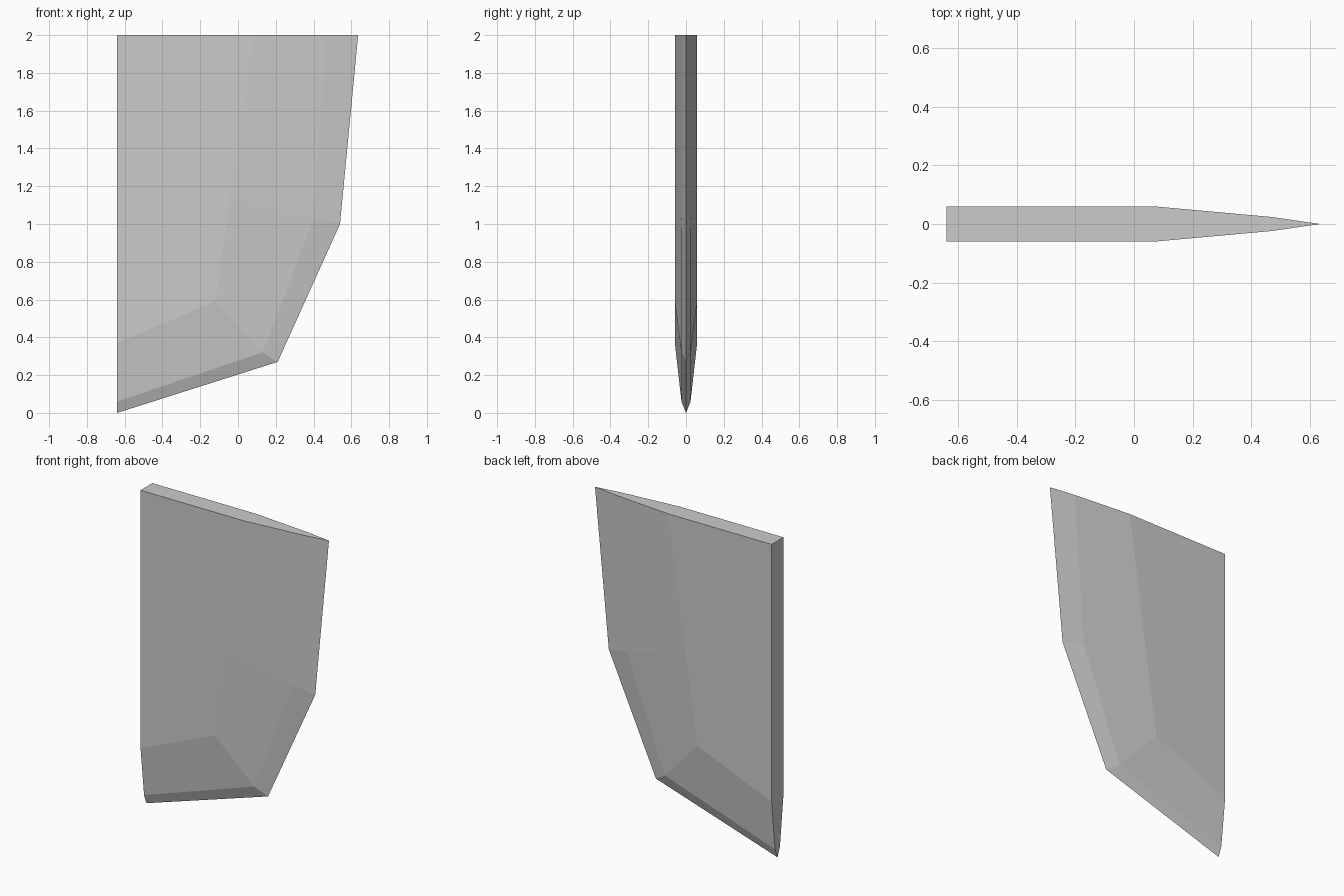
import bpy
import bmesh

cube = bpy.data.objects.get("Cube")
if cube:
    bpy.data.objects.remove(cube, do_unlink=True)

# Material
grey = bpy.data.materials.new("plain_grey")
grey.use_nodes = True
colour = (0.6, 0.6, 0.6, 1)
grey.diffuse_color = colour
grey.node_tree.nodes["Principled BSDF"].inputs["Base Color"].default_value = colour

# Profiles in x, z, from the bottom tip round to the top: sharp edge, bevel line, flat cheek
EDGE = [(-0.64, 0), (0.21, 0.27), (0.54, 1.0), (0.636, 2)]
BEVEL = [(-0.64, 0.06), (0.13, 0.32), (0.40, 1.03), (0.47, 2)]
CHEEK = [(-0.64, 0.37), (-0.12, 0.59), (-0.04, 1.15), (0.083, 2)]
BEVEL_Y, CHEEK_Y = 0.024, 0.059

bm = bmesh.new()


def line(profile, y):
    return [bm.verts.new((x, y, z)) for x, z in profile]


edge = line(EDGE, 0)
rims, corners = [], []

# Each side: two bevel strips and the flat cheek
for side in (-1, 1):
    bevel = line(BEVEL, side * BEVEL_Y)
    cheek = line(CHEEK, side * CHEEK_Y)
    corner = bm.verts.new((-0.64, side * CHEEK_Y, 2))
    for outer, inner in ((edge, bevel), (bevel, cheek)):
        for i in range(3):
            bm.faces.new((outer[i], outer[i + 1], inner[i + 1], inner[i]))
    bm.faces.new(cheek + [corner])
    rims.append((bevel, cheek))
    corners.append(corner)

# Flat top and flat back closing the two sides
(b0, c0), (b1, c1) = rims
bm.faces.new((corners[0], c0[-1], b0[-1], edge[-1], b1[-1], c1[-1], corners[1]))
bm.faces.new((corners[0], c0[0], b0[0], edge[0], b1[0], c1[0], corners[1]))
bmesh.ops.recalc_face_normals(bm, faces=bm.faces)

mesh = bpy.data.meshes.new("bevelled_blade")
bm.to_mesh(mesh)
bm.free()
mesh.materials.append(grey)
blade = bpy.data.objects.new("bevelled_blade", mesh)
bpy.context.collection.objects.link(blade)
